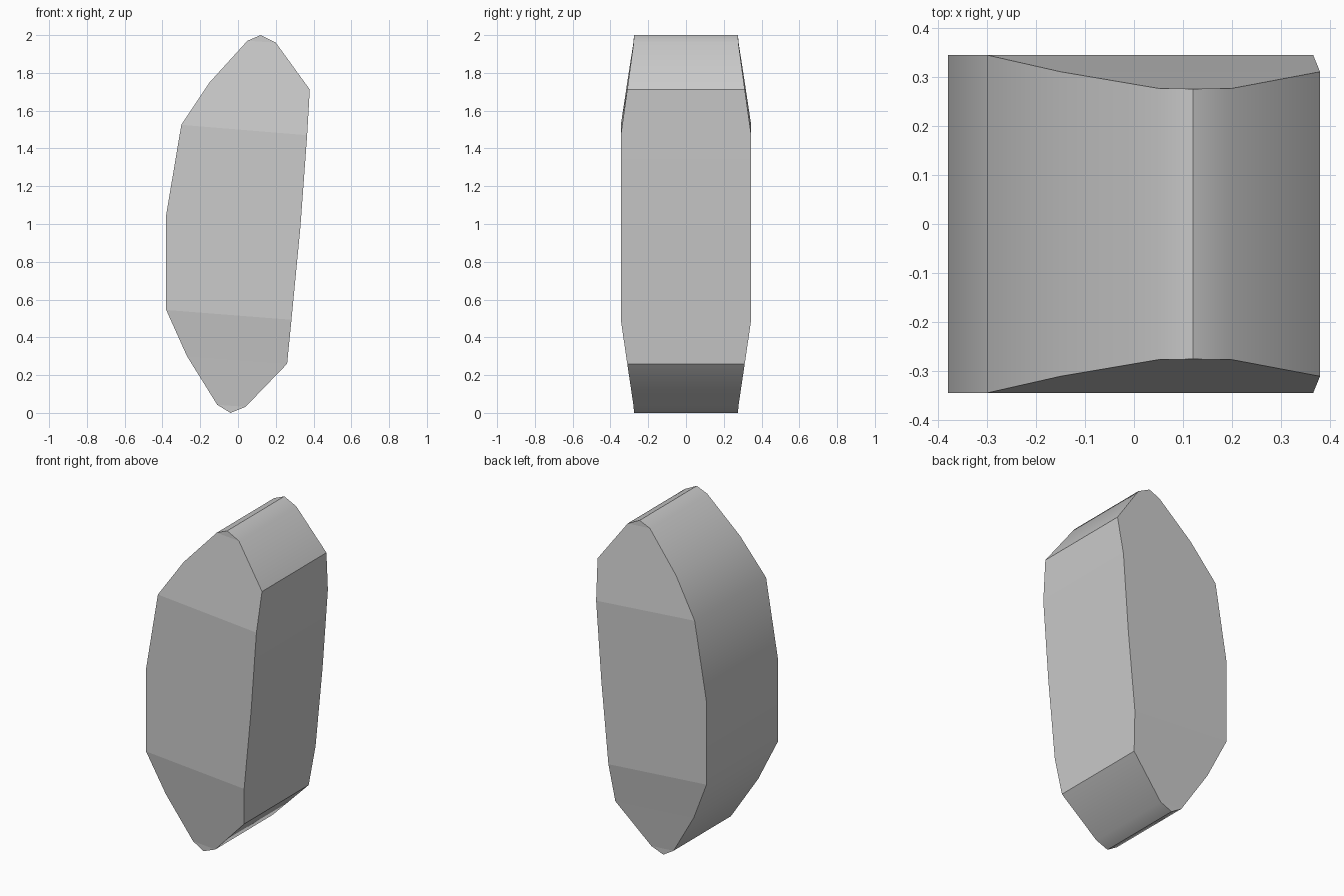
import bpy, bmesh

if "Cube" in bpy.data.objects:
    bpy.data.objects.remove(bpy.data.objects["Cube"])

# Rows from bottom to top: left x, left z, right x, right z, half depth
rows = [
    (-0.11, 0.043, 0.04, 0.032, 0.277),
    (-0.27, 0.30, 0.26, 0.26, 0.311),
    (-0.38, 0.545, 0.283, 0.493, 0.345),
    (-0.38, 1.05, 0.33, 0.98, 0.345),
    (-0.30, 1.525, 0.366, 1.47, 0.345),
    (-0.15, 1.75, 0.38, 1.712, 0.311),
    (0.05, 1.97, 0.20, 1.96, 0.277),
]
bm = bmesh.new()

# Four-cornered rings joined into the tapered slab
rings = [[bm.verts.new(c) for c in
          ((lx, -d, lz), (rx, -d, rz), (rx, d, rz), (lx, d, lz))]
         for lx, lz, rx, rz, d in rows]
for a, b in zip(rings, rings[1:]):
    for i in range(4):
        j = (i + 1) % 4
        bm.faces.new((a[i], a[j], b[j], b[i]))

# Blunt ridge closing each end
for ring, x, z in ((rings[0], -0.04, 0.0), (rings[-1], 0.12, 2.0)):
    front = bm.verts.new((x, -0.276, z))
    back = bm.verts.new((x, 0.276, z))
    lf, rf, rb, lb = ring
    bm.faces.new((lf, rf, front))
    bm.faces.new((rb, lb, back))
    bm.faces.new((rf, rb, back, front))
    bm.faces.new((lb, lf, front, back))

bmesh.ops.recalc_face_normals(bm, faces=bm.faces)
mesh = bpy.data.meshes.new("faceted_stone")
bm.to_mesh(mesh)
bm.free()
stone = bpy.data.objects.new("faceted_stone", mesh)
bpy.context.collection.objects.link(stone)

# Soft shading across shallow bends, crisp outer edges
bpy.context.view_layer.objects.active = stone
stone.select_set(True)
bpy.ops.object.shade_smooth_by_angle(angle=0.6)
# Front and back facets stay flat
for p in mesh.polygons:
    if abs(p.normal.y) > 0.7:
        p.use_smooth = False
